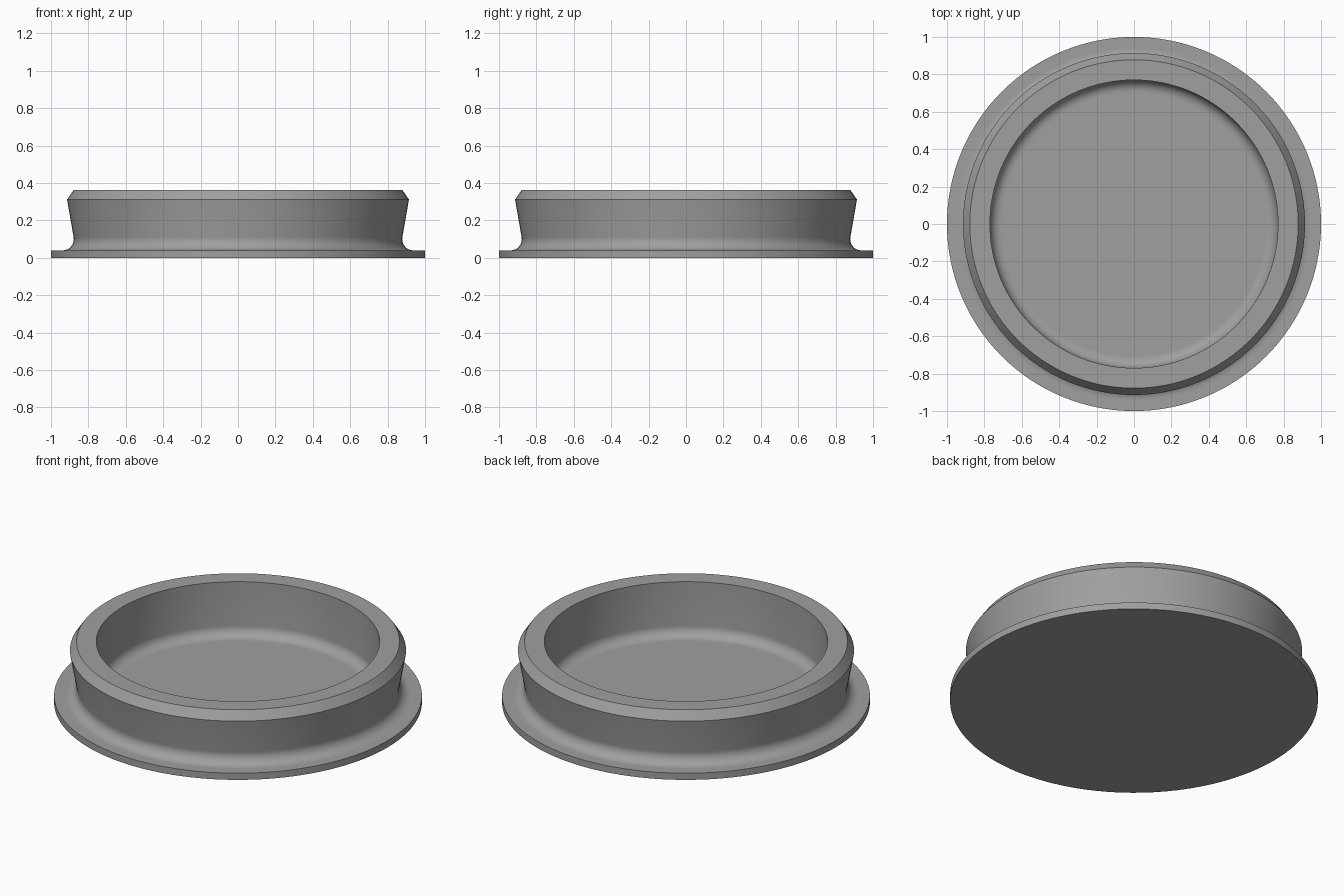
import bpy, bmesh, math

if "Cube" in bpy.data.objects:
    bpy.data.objects.remove(bpy.data.objects["Cube"])

SEGMENTS = 128


def arc(cx, cz, r, start, end, steps=8):
    """Points on a fillet arc, angles in degrees."""
    angles = [math.radians(start + (end - start) * i / steps) for i in range(steps + 1)]
    return [(cx + r * math.cos(a), cz + r * math.sin(a)) for a in angles]


def lathe(name, profile, material):
    """Spin an (r, z) profile about z and close both ends with flat discs."""
    bm = bmesh.new()
    verts = [bm.verts.new((r, 0, z)) for r, z in profile]
    edges = [bm.edges.new(pair) for pair in zip(verts, verts[1:])]
    bmesh.ops.spin(bm, geom=verts + edges, cent=(0, 0, 0), axis=(0, 0, 1),
                   angle=math.tau, steps=SEGMENTS, use_duplicate=False)
    bmesh.ops.remove_doubles(bm, verts=bm.verts[:], dist=1e-4)
    bmesh.ops.holes_fill(bm, edges=[e for e in bm.edges if e.is_boundary], sides=0)
    bmesh.ops.recalc_face_normals(bm, faces=bm.faces[:])
    mesh = bpy.data.meshes.new(name)
    bm.to_mesh(mesh)
    bm.free()
    mesh.materials.append(material)
    obj = bpy.data.objects.new(name, mesh)
    bpy.context.collection.objects.link(obj)
    bpy.context.view_layer.objects.active = obj
    obj.select_set(True)
    bpy.ops.object.shade_smooth_by_angle(angle=math.radians(30))
    return obj


grey = bpy.data.materials.new("plain grey")
grey.diffuse_color = (0.35, 0.35, 0.35, 1)
grey.use_nodes = True
grey.node_tree.nodes["Principled BSDF"].inputs["Base Color"].default_value = grey.diffuse_color

profile = (
    [(1.0, 0.0), (1.0, 0.04), (0.95, 0.04)]          # thin base flange
    + arc(0.938, 0.10, 0.06, 270, 170, 10)           # outer fillet
    + [(0.914, 0.312), (0.878, 0.364)]               # flared wall and chamfer
    + [(0.77, 0.364)]                                # flat rim
    + arc(0.71, 0.10, 0.06, 0, -90)                  # inner wall and fillet
    + [(0.70, 0.04)]                                 # recessed floor
)
lathe("flanged_cap", profile, grey)
